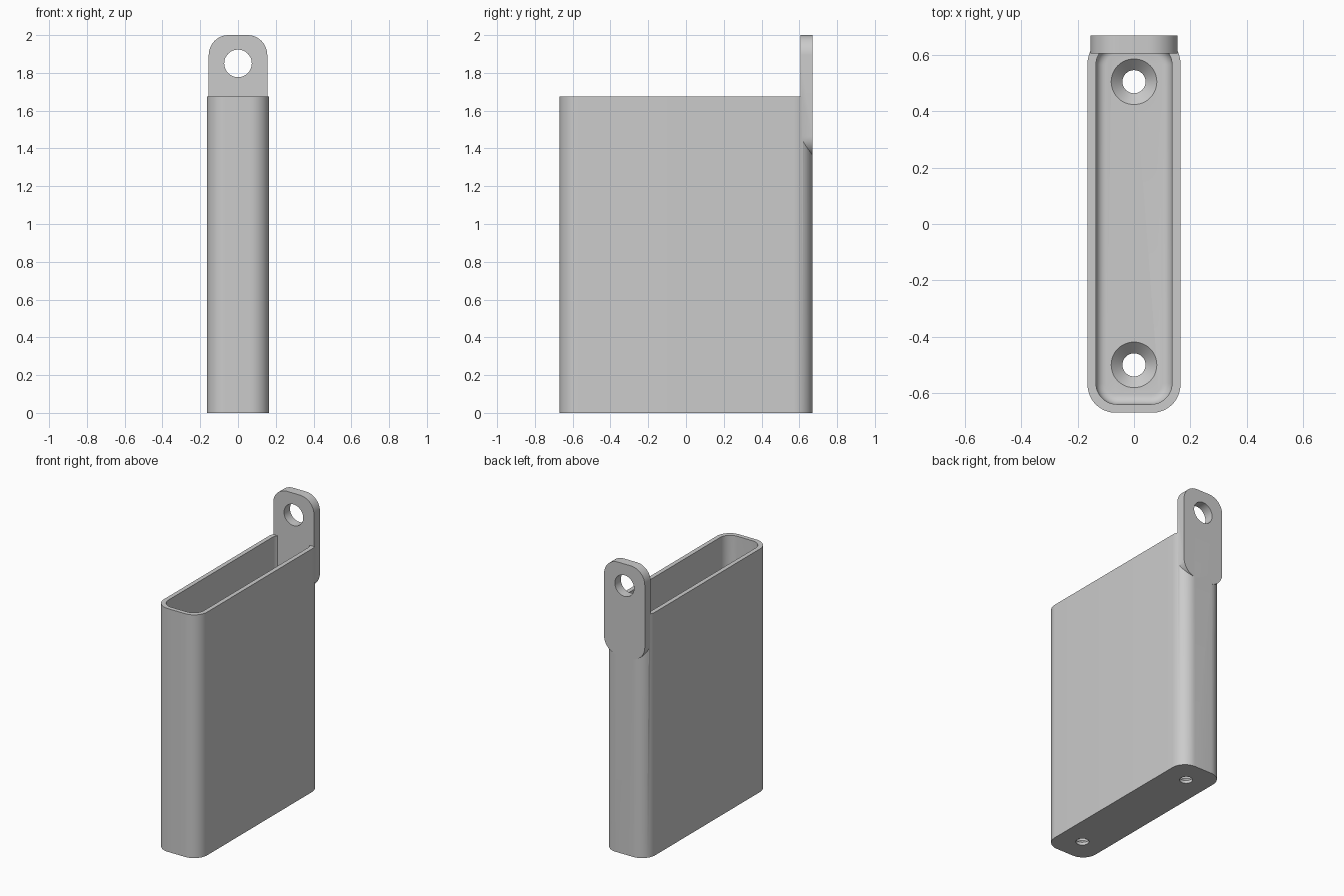
import bpy, bmesh
from math import cos, sin, pi, radians
from mathutils import Matrix, Vector

if "Cube" in bpy.data.objects:
    bpy.data.objects.remove(bpy.data.objects["Cube"], do_unlink=True)

grey = bpy.data.materials.new("light grey")
grey.use_nodes = True
grey.diffuse_color = (0.6, 0.6, 0.6, 1)
grey.node_tree.nodes["Principled BSDF"].inputs["Base Color"].default_value = (0.6, 0.6, 0.6, 1)


def rounded_rect(hx, hy, r, steps=12):
    """Counter-clockwise outline of a rectangle with rounded corners."""
    points = []
    for i, (sx, sy) in enumerate([(1, 1), (-1, 1), (-1, -1), (1, -1)]):
        for k in range(steps + 1):
            a = (i + k / steps) * pi / 2
            points.append((sx * (hx - r) + r * cos(a), sy * (hy - r) + r * sin(a)))
    return points


def circle(r, n=48):
    return [(r * cos(2 * pi * k / n), r * sin(2 * pi * k / n)) for k in range(n)]


def loft(name, sections, matrix=Matrix()):
    """Closed solid through (outline, height) sections."""
    bm = bmesh.new()
    rings = [[bm.verts.new((x, y, z)) for x, y in outline] for outline, z in sections]
    n = len(rings[0])
    for low, high in zip(rings, rings[1:]):
        for k in range(n):
            j = (k + 1) % n
            bm.faces.new((low[k], low[j], high[j], high[k]))
    bm.faces.new(rings[0][::-1])
    bm.faces.new(rings[-1])
    bm.transform(matrix)
    bmesh.ops.recalc_face_normals(bm, faces=bm.faces)
    mesh = bpy.data.meshes.new(name)
    bm.to_mesh(mesh)
    bm.free()
    mesh.materials.append(grey)
    obj = bpy.data.objects.new(name, mesh)
    bpy.context.collection.objects.link(obj)
    return obj


def combine(target, other, operation):
    """Apply a boolean and discard the helper solid."""
    mod = target.modifiers.new(operation.lower(), 'BOOLEAN')
    mod.operation, mod.solver, mod.object = operation, 'EXACT', other
    bpy.context.view_layer.objects.active = target
    bpy.ops.object.modifier_apply(modifier=mod.name)
    bpy.data.objects.remove(other, do_unlink=True)


# Hollow sleeve: outer wall, rim, inner wall, filleted floor
HX, HY, TOP, WALL, FLOOR, FILLET = 0.165, 0.67, 1.675, 0.03, 0.06, 0.035
outer = rounded_rect(HX, HY, 0.1)
sections = [(outer, 0), (outer, TOP), (rounded_rect(HX - WALL, HY - WALL, 0.075), TOP)]
for k in range(7):
    a = k / 6 * pi / 2
    inset = FILLET * (1 - cos(a))
    ring = rounded_rect(HX - WALL - inset, HY - WALL - inset, 0.075 - inset)
    sections.append((ring, FLOOR + FILLET * (1 - sin(a))))
holder = loft("holder_body", sections)

# Hanging tab, drawn flat then stood up at the back
stand = Matrix.Translation((0, 0.67, 1.68)) @ Matrix.Rotation(pi / 2, 4, 'X')
shape = rounded_rect(0.155, 0.32, 0.105)
combine(holder, loft("hanging_tab", [(shape, 0), (shape, 0.065)], stand), 'UNION')

# Round hole in the tab
hole = circle(0.073)
place = stand @ Matrix.Translation((0, 0.17, 0))
combine(holder, loft("tab_hole_cutter", [(hole, -0.05), (hole, 0.12)], place), 'DIFFERENCE')

# Two countersunk screw holes in the floor
for y in (-0.5, 0.505):
    profile = [(0.041, -0.05), (0.041, 0.02), (0.081, FLOOR), (0.081, FLOOR + 0.1)]
    cutter = loft("screw_hole_cutter", [(circle(r), z) for r, z in profile],
                  Matrix.Translation((0, y, 0)))
    combine(holder, cutter, 'DIFFERENCE')

# Smooth rounded surfaces with crisp edges
bpy.ops.object.select_all(action='DESELECT')
holder.select_set(True)
bpy.context.view_layer.objects.active = holder
bpy.ops.object.shade_smooth_by_angle(angle=radians(30))
